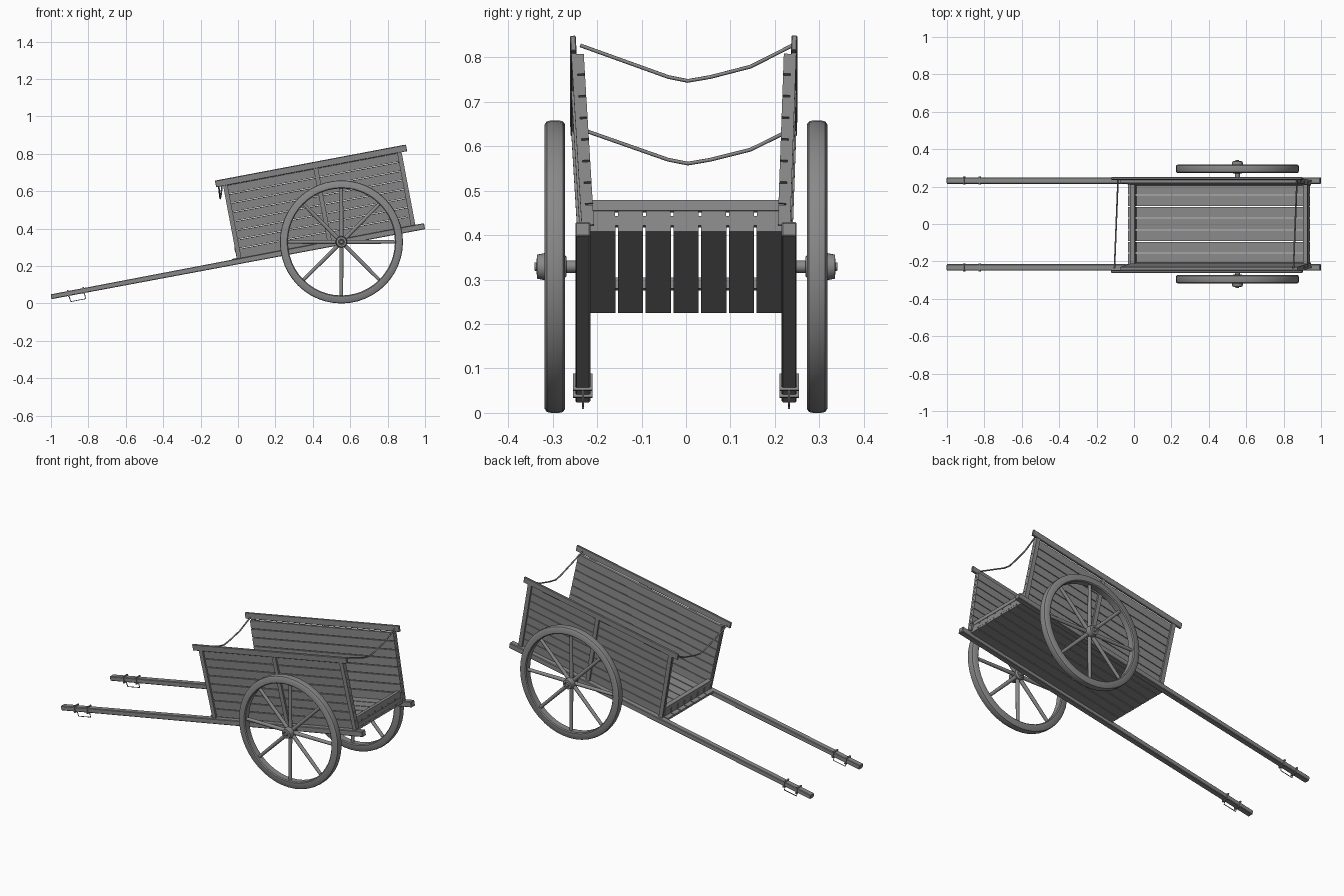
import bpy, bmesh, math
from mathutils import Matrix, Vector

if "Cube" in bpy.data.objects:
    bpy.data.objects.remove(bpy.data.objects["Cube"])

# cart frame: tilted up towards +x, origin on the shaft line at x = 0
TILT = Matrix.Translation((0, 0, 0.23)) @ Matrix.Rotation(-math.radians(10.7), 4, 'Y')
I = Matrix.Identity(4)
DARK = bpy.data.materials.new("dark_wood")
DARK.diffuse_color = (0.25, 0.25, 0.25, 1)
DARK.use_nodes = True
DARK.node_tree.nodes["Principled BSDF"].inputs["Base Color"].default_value = DARK.diffuse_color


def finish(name, bm, smooth=False, bevel=0):
    bmesh.ops.recalc_face_normals(bm, faces=bm.faces[:])
    me = bpy.data.meshes.new(name)
    bm.to_mesh(me)
    bm.free()
    me.materials.append(DARK)
    ob = bpy.data.objects.new(name, me)
    bpy.context.collection.objects.link(ob)
    if bevel:
        m = ob.modifiers.new("bevel", 'BEVEL')
        m.width, m.segments = bevel, 1
    if smooth:
        bpy.ops.object.select_all(action='DESELECT')
        ob.select_set(True)
        bpy.context.view_layer.objects.active = ob
        bpy.ops.object.shade_smooth_by_angle(angle=math.radians(40))
    return ob


def boxes(name, items, M=I, bevel=0):
    # one object made of boxes given as (x, y, z) ranges
    bm = bmesh.new()
    for x, y, z in items:
        size = Matrix.Diagonal((x[1] - x[0], abs(y[1] - y[0]), z[1] - z[0], 1))
        mid = Matrix.Translation((sum(x) / 2, sum(y) / 2, sum(z) / 2))
        bmesh.ops.create_cube(bm, size=1, matrix=M @ mid @ size)
    return finish(name, bm, bevel=bevel)


def lathe(name, profile, M, closed, steps=40):
    # profile of (radius, y) turned about the y axis
    bm = bmesh.new()
    rings = []
    for i in range(steps):
        a = 2 * math.pi * i / steps
        rings.append([bm.verts.new(M @ Vector((r * math.cos(a), y, r * math.sin(a)))) for r, y in profile])
    n = len(profile)
    for i in range(steps):
        p, q = rings[i], rings[(i + 1) % steps]
        for j in range(n if closed else n - 1):
            k = (j + 1) % n
            bm.faces.new((p[j], p[k], q[k], q[j]))
    if not closed:
        bm.faces.new([r[0] for r in rings])
        bm.faces.new([r[-1] for r in rings])
    return finish(name, bm, smooth=True)


def tube(name, pts, r, M=I, res=2):
    cu = bpy.data.curves.new(name, 'CURVE')
    cu.dimensions = '3D'
    cu.bevel_depth, cu.bevel_resolution, cu.use_fill_caps = r, res, True
    cu.materials.append(DARK)
    sp = cu.splines.new('POLY')
    sp.points.add(len(pts) - 1)
    for p, c in zip(sp.points, pts):
        p.co = (*(M @ Vector(c)), 1)
    ob = bpy.data.objects.new(name, cu)
    bpy.context.collection.objects.link(ob)
    return ob


for s, side in ((-1, "near"), (1, "far")):
    # long shaft, slightly thinner at the handle
    y0 = s * 0.232
    bm = bmesh.new()
    rings = []
    for u, h in ((-1.018, 0.013), (-0.06, 0.015), (1.014, 0.0165)):
        rings.append([bm.verts.new(TILT @ Vector((u, y0 + dy * 0.017, -0.005 + dz * h)))
                      for dy, dz in ((-1, -1), (1, -1), (1, 1), (-1, 1))])
    for p, q in zip(rings, rings[1:]):
        for j in range(4):
            bm.faces.new((p[j], p[(j + 1) % 4], q[(j + 1) % 4], q[j]))
    bm.faces.new(rings[0])
    bm.faces.new(rings[-1])
    finish(side + "_shaft", bm, bevel=0.003)

    # iron bands and hanging loop on the handle
    boxes(side + "_handle_bands", [((u - 0.004, u + 0.004), (y0 - 0.022, y0 + 0.022), (-0.024, 0.014))
                                   for u in (-0.925, -0.84)], TILT)
    tube(side + "_handle_loop", [(-0.925, y0, -0.015), (-0.918, y0, -0.05), (-0.838, y0, -0.05),
                                 (-0.84, y0, -0.015)], 0.0025, TILT)

    # leaning slatted side wall
    lean = math.radians(3.4 if s < 0 else 2.0)
    W = TILT @ Matrix.Translation((0, s * 0.215, 0)) @ Matrix.Rotation(-s * lean, 4, 'X')
    pitch = 0.0495
    boxes(side + "_wall_planks", [((0.0, 0.966), (-s * 0.009, s * 0.008),
                                   (0.014 + i * pitch, 0.014 + i * pitch + 0.0455)) for i in range(8)], W)
    boxes(side + "_wall_posts", [((u - 0.012, u + 0.012), (s * 0.008, s * 0.019), (0.0, 0.415))
                                 for u in (0.008, 0.5, 0.955)], W)
    boxes(side + "_top_rail", [((-0.042, 0.997), (s * 0.007, s * 0.02), (0.408, 0.443))], W, bevel=0.002)

    # wheel: rounded rim, tapered spokes, hub and axle stub
    C = Matrix.Translation((0.553, s * 0.295, 0.329))
    lathe(side + "_wheel_rim", [(0.286, -0.018), (0.291, -0.023), (0.32, -0.023), (0.327, -0.018), (0.329, -0.009),
                                (0.329, 0.009), (0.327, 0.018), (0.32, 0.023), (0.291, 0.023), (0.286, 0.018)],
          C, True, 48)
    bm = bmesh.new()
    for i in range(8):
        R = C @ Matrix.Rotation(i * math.pi / 4, 4, 'Y') @ Matrix.Translation((0, 0, 0.155))
        bmesh.ops.create_cone(bm, cap_ends=True, segments=10, radius1=0.0115, radius2=0.0095,
                              depth=0.275, matrix=R)
    finish(side + "_spokes", bm, smooth=True)
    lathe(side + "_hub", [(0.022, -s * 0.026), (0.03, -s * 0.018), (0.031, s * 0.02), (0.027, s * 0.04),
                          (0.016, s * 0.041), (0.014, s * 0.036), (0.011, s * 0.036), (0.009, s * 0.046)],
          C, False, 24)
    lathe(side + "_axle_stub", [(0.014, -s * 0.075), (0.014, 0)], C, False, 16)

# floor planks
cols = [-0.1875 + i * 0.0625 for i in range(7)]
boxes("floor_planks", [((-0.03, 0.957), (y - 0.0285, y + 0.0285), (0.0, 0.014)) for y in cols], TILT)

# end sills: cross bars held up by short blocks
for name, u in (("front", 0.005), ("rear", 0.945)):
    bars = [((u - 0.012, u + 0.012), (-0.22, 0.22), (0.048, 0.073))]
    if name == "rear":
        bars.append(((u - 0.012, u + 0.012), (-0.22, 0.22), (0.0145, 0.036)))
    boxes(name + "_cross_bars", bars, TILT)
    boxes(name + "_sill_blocks", [((u - 0.01, u + 0.01), (y - 0.028, y + 0.028), (0.014, 0.051))
                                  for y in cols], TILT)

# sagging ropes between the walls
sag = [(-0.238, 1.0), (-0.1, 0.38), (-0.04, 0.11), (0.004, 0.0), (0.055, 0.11), (0.145, 0.4), (0.24, 1.0)]
for name, x, z, h in (("front_rope", -0.095, 0.561, 0.078), ("rear_rope", 0.862, 0.747, 0.08)):
    tube(name, [(x + 0.04 * y, y, z + h * t) for y, t in sag], 0.0042)
